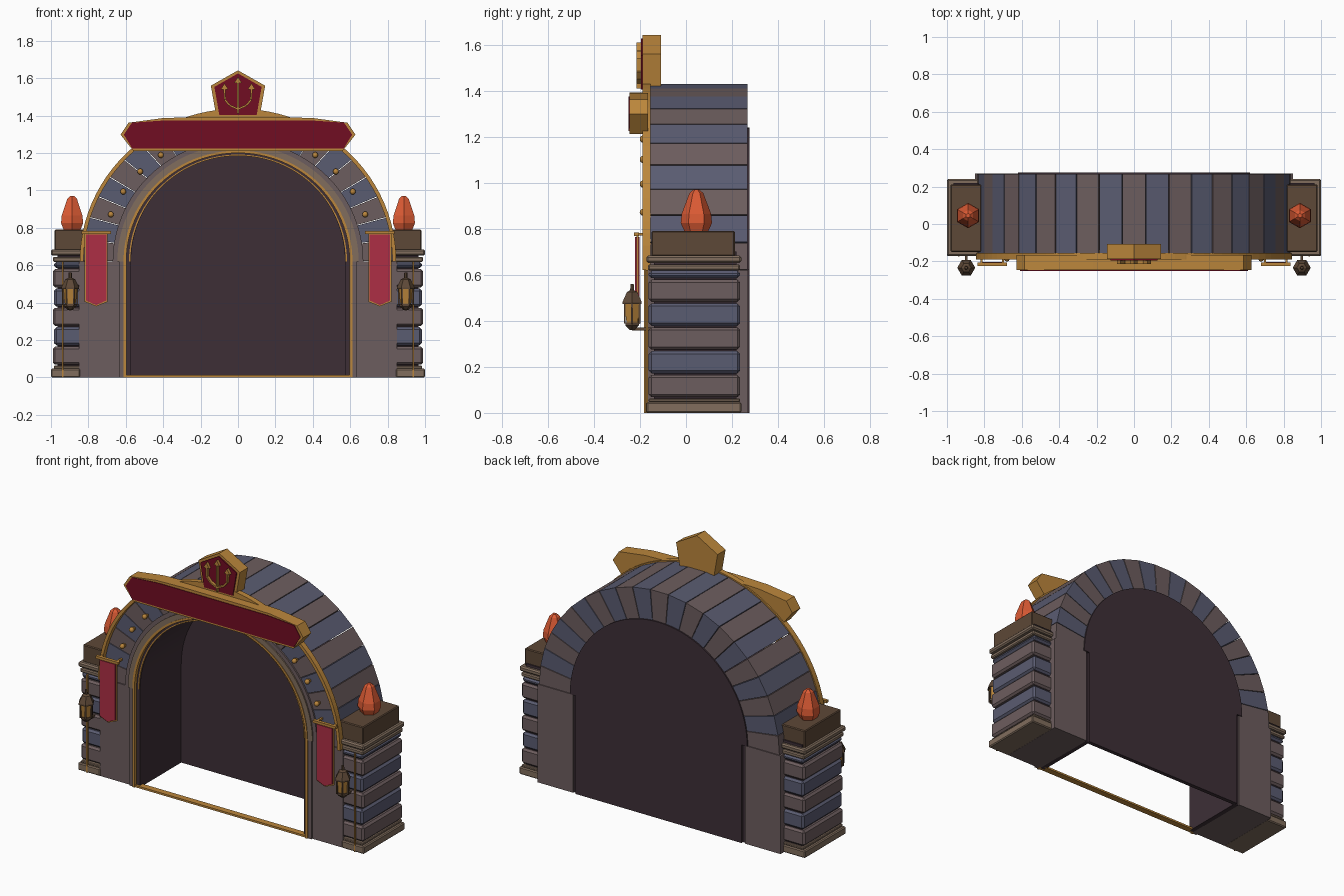
import bpy, bmesh, math
from mathutils import Vector

if "Cube" in bpy.data.objects:
    bpy.data.objects.remove(bpy.data.objects["Cube"])

def material(name, col):
    m = bpy.data.materials.new(name)
    m.diffuse_color = (*col, 1)
    m.use_nodes = True
    m.node_tree.nodes["Principled BSDF"].inputs["Base Color"].default_value = m.diffuse_color
    return m

BROWN = material("brown stone", (0.152, 0.110, 0.112))
BLUE = material("blue stone", (0.102, 0.106, 0.165))
TRIM = material("pale trim stone", (0.22, 0.155, 0.11))
DARK = material("dark interior", (0.047, 0.028, 0.037))
GOLD = material("gold", (0.50, 0.24, 0.045))
CRIMSON = material("dark crimson", (0.165, 0.004, 0.016))
CLOTH = material("banner red", (0.42, 0.028, 0.06))
CRYSTAL = material("orange crystal", (0.72, 0.105, 0.035))
WOOD = material("dark brown", (0.11, 0.065, 0.038))
CZ = 0.62  # spring line height of the arch

def finish(name, bm, mat, bevel=0, smooth=False):
    bmesh.ops.recalc_face_normals(bm, faces=bm.faces)
    me = bpy.data.meshes.new(name)
    bm.to_mesh(me)
    bm.free()
    me.materials.append(mat)
    ob = bpy.data.objects.new(name, me)
    bpy.context.collection.objects.link(ob)
    if bevel:
        b = ob.modifiers.new("bevel", 'BEVEL')
        b.width, b.segments = bevel, 1
    if smooth:
        for p in me.polygons:
            p.use_smooth = True
    return ob

def box(name, x, y, z, mat, bevel=0):
    bm = bmesh.new()
    bmesh.ops.create_cube(bm, size=1)
    for v in bm.verts:
        v.co = [(a + b) / 2 + c * abs(b - a) for (a, b), c in zip((x, y, z), v.co)]
    return finish(name, bm, mat, bevel)

def prism(name, pts, y0, y1, mat, bevel=0):
    """Outline in x,z pushed from y0 to y1."""
    bm = bmesh.new()
    f = [bm.verts.new((x, y0, z)) for x, z in pts]
    b = [bm.verts.new((x, y1, z)) for x, z in pts]
    bm.faces.new(f)
    bm.faces.new(b[::-1])
    for i in range(len(pts)):
        j = (i + 1) % len(pts)
        bm.faces.new((f[i], b[i], b[j], f[j]))
    return finish(name, bm, mat, bevel)

def arch_path(rx, rz, leg, n=48):
    pts = [(rx * math.cos(math.pi * i / n), CZ + rz * math.sin(math.pi * i / n)) for i in range(n + 1)]
    return [(rx, 0)] + pts + [(-rx, 0)] if leg else pts

def band(name, inner, outer, y0, y1, mat):
    """Solid strip between two matching paths."""
    bm = bmesh.new()
    rows = [[bm.verts.new(c) for c in ((a[0], y0, a[1]), (b[0], y0, b[1]), (b[0], y1, b[1]), (a[0], y1, a[1]))]
            for a, b in zip(inner, outer)]
    for p, q in zip(rows, rows[1:]):
        for k in range(4):
            l = (k + 1) % 4
            bm.faces.new((p[k], p[l], q[l], q[k]))
    bm.faces.new(rows[0])
    bm.faces.new(rows[-1][::-1])
    return finish(name, bm, mat)

def lathe(name, cx, cy, profile, sides, mat, turn=0.0):
    """Stacked rings of (radius, z) around a vertical axis."""
    bm = bmesh.new()
    rings = [[bm.verts.new((cx + r * math.cos(turn + 2 * math.pi * i / sides),
                            cy + r * math.sin(turn + 2 * math.pi * i / sides), z)) for i in range(sides)]
             for r, z in profile]
    for p, q in zip(rings, rings[1:]):
        for i in range(sides):
            j = (i + 1) % sides
            bm.faces.new((p[i], p[j], q[j], q[i]))
    bm.faces.new(rings[0][::-1])
    bm.faces.new(rings[-1])
    return finish(name, bm, mat)

def bar(name, p, q, w, y0, y1, mat):
    p, q = Vector(p), Vector(q)
    d = (q - p).normalized() * w / 2
    n = Vector((-d.y, d.x))
    return prism(name, [p - n, q - n, q + n, p + n], y0, y1, mat)

def scaled(pts, cx, cz, sx, sz):
    return [(cx + (x - cx) * sx, cz + (z - cz) * sz) for x, z in pts]

def mirror_outline(half):
    return half + [(-x, z) for x, z in reversed(half) if x > 0]

# Arch stones, alternating colours with narrow joints
N = 21
step = math.pi / N
for i in range(N):
    a0, a1 = i * step + 0.0025, (i + 1) * step - 0.0025
    pts = [(rx * math.cos(a), CZ + rz * math.sin(a))
           for rx, rz, a in ((.605, .605, a0), (.84, .81, a0), (.84, .81, a1), (.605, .605, a1))]
    prism("arch_stone", pts, -.16, .267, BROWN if i % 2 == 0 else BLUE)

# Dark passage lining and closing back panel
band("passage_lining", arch_path(.572, .572, True), arch_path(.602, .597, True), -.16, .26, DARK)
prism("back_panel", [(.58, 0), (.58, CZ)] + arch_path(.62, .62, False) + [(-.58, CZ), (-.58, 0)],
      .25, .275, DARK)

# Front mouldings
band("stone_moulding", arch_path(.612, .59, False), arch_path(.645, .625, False), -.178, -.15, TRIM)
band("outer_moulding", arch_path(.645, .625, False), arch_path(.67, .65, False), -.17, -.15, BROWN)
band("inner_gold_trim", arch_path(.597, .58, True), arch_path(.612, .593, True), -.182, -.15, GOLD)
band("inner_gold_bead", arch_path(.576, .565, False), arch_path(.583, .572, False), -.166, -.15, GOLD)
band("outer_gold_rim", arch_path(.826, .797, False), arch_path(.846, .817, False), -.19, -.155, GOLD)
box("threshold", (-.6, .6), (-.175, -.135), (0, .012), GOLD)

# Gold studs on the arch stones
for s in (-1, 1):
    for deg in (68.6, 57.2, 45.8, 34.4):
        a = math.radians(deg)
        bm = bmesh.new()
        bmesh.ops.create_uvsphere(bm, u_segments=10, v_segments=6, radius=.016)
        bmesh.ops.translate(bm, verts=bm.verts, vec=(s * .73 * math.sin(a), -.185, CZ + .69 * math.cos(a)))
        finish("arch_stud", bm, GOLD, smooth=True)
        b = math.radians(deg)
        x, z = s * .73 * math.sin(b), CZ + .69 * math.cos(b)
        box("stud_seat", (x - .008, x + .008), (-.18, -.155), (z - .008, z + .008), GOLD)

for s in (-1, 1):
    def X(a, b):
        return (s * a, s * b)
    # Jamb and side pier
    box("jamb", X(.6, .85), (-.165, .27), (0, CZ), BROWN)
    box("jamb_edge", X(.612, .635), (-.175, -.16), (0, CZ), BROWN)
    box("pier_core", X(.82, .965), (-.14, .22), (.01, .7), DARK)
    box("pier_base", X(.845, 1.0), (-.172, .24), (0, .047), TRIM, .006)
    box("pier_base_step", X(.845, .985), (-.162, .235), (.047, .063), TRIM, .004)
    for i in range(6):
        z0 = .068 + i * .1035
        box("pier_block", X(.83, .99 if i % 2 == 0 else .983), (-.162, .235),
            (z0, min(z0 + .097, .618)), BLUE if i % 2 else BROWN, .012)
    box("cornice_lower", X(.835, .99), (-.165, .235), (.618, .645), TRIM, .006)
    box("cornice_upper", X(.83, 1.0), (-.172, .24), (.652, .684), TRIM, .008)
    box("pier_cap", X(.815, .98), (-.15, .212), (.68, .79), WOOD, .005)
    # Crystal
    lathe("crystal", s * .887, .045, [(.05, .785), (.068, .825), (.064, .865), (.03, .955), (.012, .97)],
          6, CRYSTAL, math.pi / 2)
    # Hanging banner on a rod
    cloth = [(s * x, z) for x, z in ((.697, .77), (.82, .77), (.82, .405), (.7585, .38), (.697, .405))]
    prism("banner_border", cloth, -.214, -.206, GOLD)
    prism("banner_cloth", scaled(cloth, s * .7585, .58, .88, .965), -.221, -.203, CLOTH)
    box("banner_rod", X(.68, .838), (-.225, -.205), (.768, .784), GOLD)
    for x in (.70, .816):
        box("rod_bracket", X(x - .006, x + .006), (-.21, -.16), (.77, .782), GOLD)
    # Lantern on a bracket with a thin gold pole
    lx, ly = s * .897, -.234
    lathe("lantern_glass", lx, ly, [(.028, .39), (.04, .475)], 6, GOLD)
    lathe("lantern_foot", lx, ly, [(.012, .36), (.034, .38), (.034, .393)], 6, WOOD)
    lathe("lantern_roof", lx, ly, [(.048, .472), (.048, .482), (.026, .525), (.01, .533), (.008, .56)], 6, WOOD)
    for k in range(6):
        a = k * math.pi / 3
        c, d = math.cos(a), math.sin(a)
        bx, by = lx + .037 * c, ly + .037 * d
        box("lantern_post", (bx - .004, bx + .004), (by - .004, by + .004), (.388, .475), WOOD)
    box("lantern_bracket", (lx - .006, lx + .006), (-.234, -.15), (.358, .37), WOOD)
    box("gold_pole", X(.932, .94), (-.174, -.164), (.0, .62), GOLD)

# Header sign: gold slab with crimson face
sign = mirror_outline([(.56, 1.212), (.628, 1.298), (.585, 1.362), (.4, 1.387), (.22, 1.392)])
prism("sign_frame", sign, -.246, -.165, GOLD)
face = mirror_outline([(.565, 1.224), (.61, 1.298), (.567, 1.362), (.38, 1.375)])
prism("sign_face", face, -.25, -.243, CRIMSON)

# Crest with emblem
crest = mirror_outline([(.115, 1.39), (.145, 1.56), (0, 1.642)])
prism("crest_frame", crest, -.188, -.108, GOLD)
prism("crest_face", scaled(crest, 0, 1.505, .87, .88), -.196, -.187, CRIMSON)
prism("crest_foot", mirror_outline([(.25, 1.385), (.12, 1.415)]), -.19, -.14, GOLD)
Y0, Y1 = -.215, -.194
bar("emblem_stem", (0, 1.41), (0, 1.58), .01, Y0, Y1, GOLD)
for x, z in ((0, 1.575), (-.072, 1.54), (.072, 1.54)):
    prism("emblem_tip", [(x - .02, z), (x + .02, z), (x, z + .033)], Y0, Y1, GOLD)
for s in (-1, 1):
    prong = [(0, 1.435), (s * .045, 1.455), (s * .07, 1.485), (s * .072, 1.545)]
    for p, q in zip(prong, prong[1:]):
        bar("emblem_prong", p, q, .01, Y0, Y1, GOLD)
